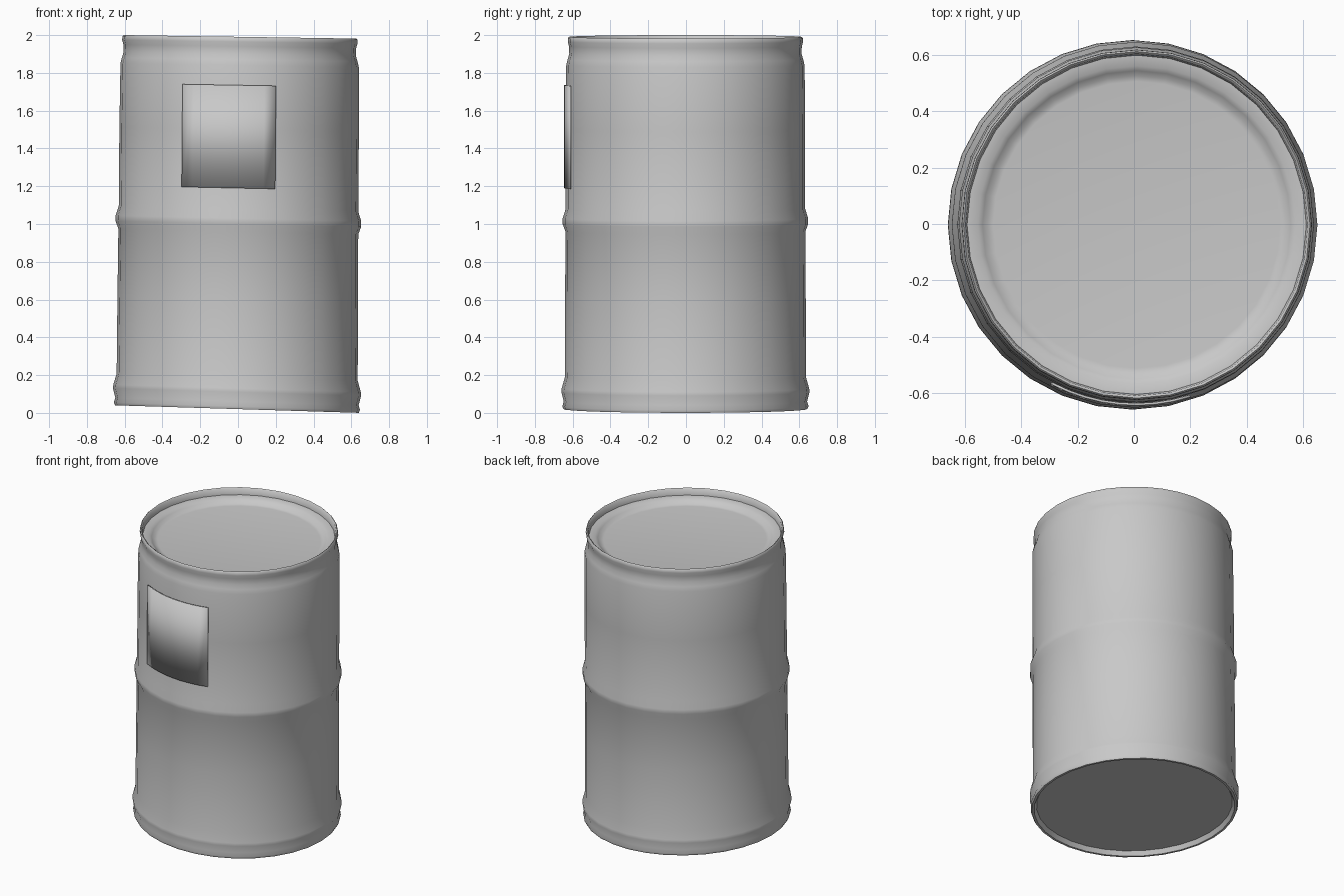
import bpy, bmesh, math

SEGS = 32

cube = bpy.data.objects.get("Cube")
if cube:
    bpy.data.objects.remove(cube, do_unlink=True)

grey = bpy.data.materials.new("grey_metal")
grey.use_nodes = True
colour = (0.58, 0.58, 0.58, 1)
grey.diffuse_color = colour
grey.node_tree.nodes["Principled BSDF"].inputs["Base Color"].default_value = colour


def place(r, angle, z):
    """Point on the slightly leaning, slanted drum."""
    t = z / 2
    x = r * math.cos(angle) - 0.006 + 0.016 * t
    y = r * math.sin(angle) - 0.003
    slant = -0.031 + 0.016 * t
    return (x, y, z + slant * x)


def finish(name, bm, angle):
    bmesh.ops.recalc_face_normals(bm, faces=bm.faces)
    mesh = bpy.data.meshes.new(name)
    bm.to_mesh(mesh)
    bm.free()
    mesh.materials.append(grey)
    obj = bpy.data.objects.new(name, mesh)
    bpy.context.collection.objects.link(obj)
    bpy.ops.object.select_all(action="DESELECT")
    obj.select_set(True)
    bpy.context.view_layer.objects.active = obj
    bpy.ops.object.shade_smooth_by_angle(angle=math.radians(angle))
    return obj


# Drum: one lathed profile from the bottom panel, up the wall, to the lid
profile = [
    (0.615, 0.05), (0.63, 0.02), (0.645, 0.02), (0.652, 0.035),
    (0.644, 0.06), (0.657, 0.11), (0.655, 0.13), (0.638, 0.19),
    (0.637, 0.6), (0.635, 0.96), (0.65, 1.0), (0.65, 1.03),
    (0.634, 1.08), (0.634, 1.5), (0.631, 1.84), (0.624, 1.87),
    (0.615, 1.9), (0.616, 1.94), (0.623, 1.965), (0.622, 1.985),
    (0.616, 1.991), (0.608, 1.985), (0.603, 1.945), (0.565, 1.942),
    (0.548, 1.93), (0.53, 1.915), (0.51, 1.912),
]
bm = bmesh.new()
rings = [[bm.verts.new(place(r, math.tau * i / SEGS, z)) for i in range(SEGS)]
         for r, z in profile]
for low, high in zip(rings, rings[1:]):
    for i in range(SEGS):
        j = (i + 1) % SEGS
        bm.faces.new((low[i], low[j], high[j], high[i]))
bm.faces.new(rings[0])
bm.faces.new(rings[-1])
finish("drum", bm, 50)

# Blank label plate wrapped around the front
COLS = 8
start, end = math.radians(-118), math.radians(-72.5)
bm = bmesh.new()
grid = [[bm.verts.new(place(0.643, start + (end - start) * i / COLS, z))
         for i in range(COLS + 1)] for z in (1.19, 1.735)]
faces = [bm.faces.new((grid[0][i], grid[0][i + 1], grid[1][i + 1], grid[1][i]))
         for i in range(COLS)]
plate = finish("label_plate", bm, 40)
solid = plate.modifiers.new("thickness", "SOLIDIFY")
solid.thickness = 0.009
solid.offset = -1
